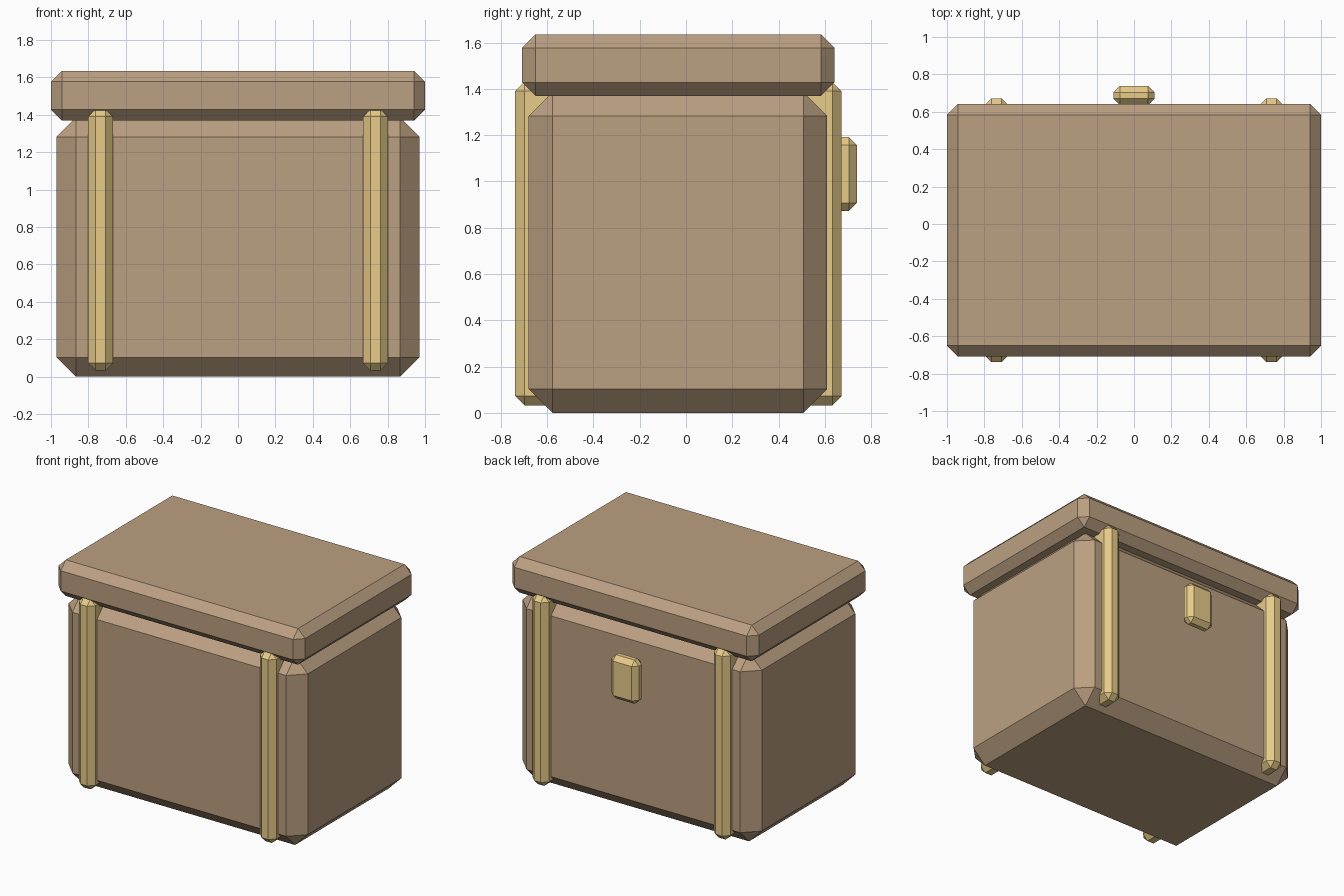
import bpy

if "Cube" in bpy.data.objects:
    bpy.data.objects.remove(bpy.data.objects["Cube"])


def material(name, color):
    m = bpy.data.materials.new(name)
    m.diffuse_color = color
    m.use_nodes = True
    m.node_tree.nodes["Principled BSDF"].inputs["Base Color"].default_value = m.diffuse_color
    return m


wood = material("wood", (0.50, 0.35, 0.22, 1))
brass = material("brass", (0.80, 0.60, 0.25, 1))


def chamfered_box(name, low, high, chamfer, mat):
    """Box between two corners with single-segment chamfered edges."""
    center = [(a + b) / 2 for a, b in zip(low, high)]
    bpy.ops.mesh.primitive_cube_add(size=1, location=center)
    ob = bpy.context.object
    ob.name = name
    ob.scale = [b - a for a, b in zip(low, high)]
    bpy.ops.object.transform_apply(location=False, rotation=False, scale=True)
    bevel = ob.modifiers.new("chamfer", 'BEVEL')
    bevel.width = chamfer
    bevel.segments = 1
    bevel.limit_method = 'NONE'
    ob.data.materials.append(mat)
    return ob


# Chest body and overhanging lid
chamfered_box("chest_body", (-0.97, -0.68, 0), (0.97, 0.61, 1.385), 0.103, wood)
chamfered_box("lid", (-1, -0.708, 1.37), (1, 0.642, 1.635), 0.058, wood)

# Bands running through the body, left and right
for side, x in (("left", -0.735), ("right", 0.735)):
    chamfered_box(side + "_band", (x - 0.067, -0.738, 0.033),
                  (x + 0.067, 0.672, 1.43), 0.04, brass)

# Clasp on the back
chamfered_box("clasp", (-0.11, 0.637, 0.872), (0.11, 0.738, 1.192), 0.034, brass)
